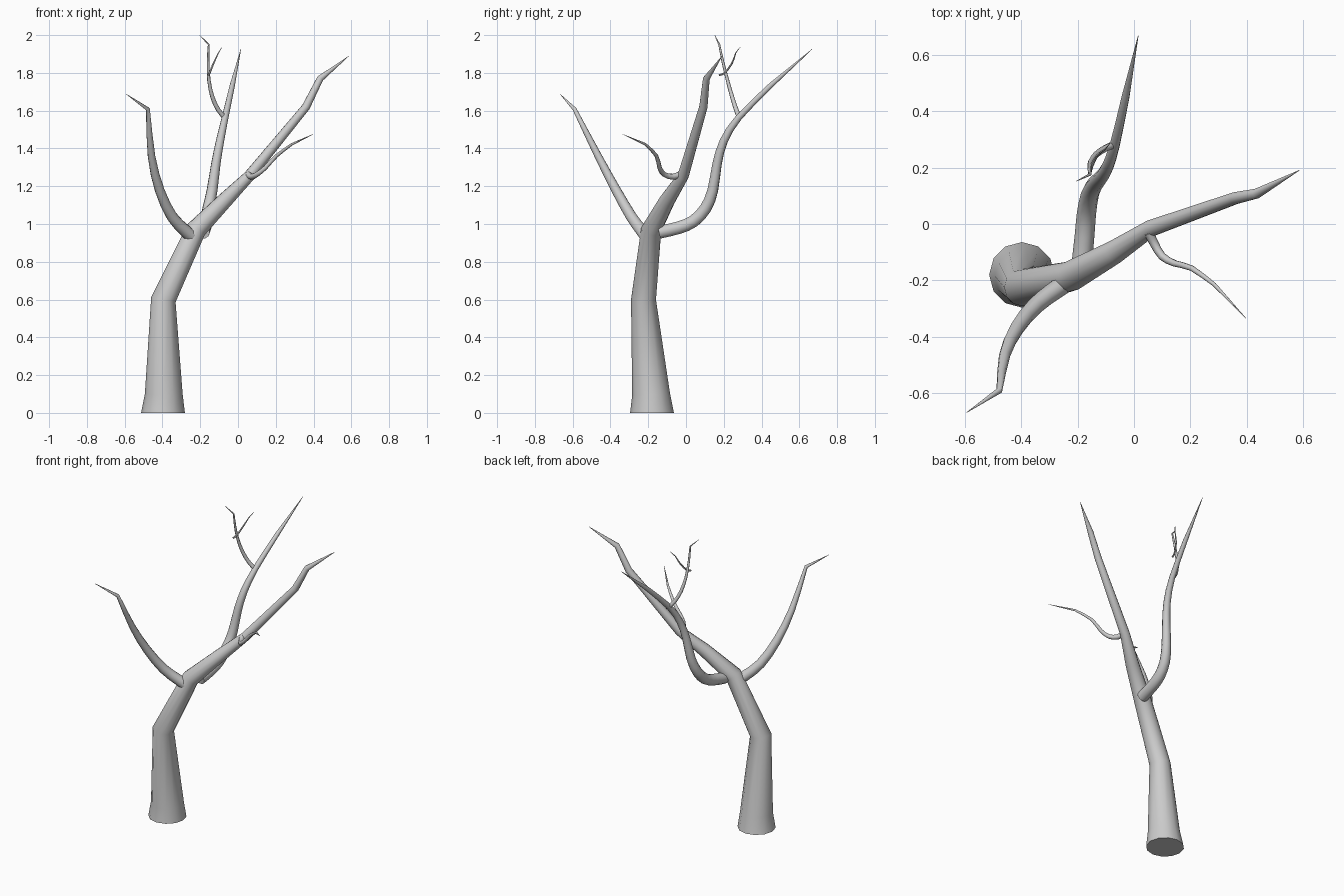
import bpy, bmesh, math
from mathutils import Vector

if "Cube" in bpy.data.objects:
    bpy.data.objects.remove(bpy.data.objects["Cube"])


def resample(pts, steps):
    """Catmull-Rom through all points but the tip, which stays a straight twig end."""
    p = [Vector(q) for q in pts]
    body = p[:-1]
    ext = [2 * body[0] - body[1]] + body + [2 * body[-1] - body[-2]]
    out = []
    for i in range(1, len(ext) - 2):
        a, b, c, d = ext[i - 1:i + 3]
        for k in range(steps):
            t = k / steps
            out.append(0.5 * (2 * b + (c - a) * t + (2 * a - 5 * b + 4 * c - d) * t * t
                              + (3 * b - a - 3 * c + d) * t ** 3))
    return out + [body[-1], p[-1]]


def limb(name, pts, sides, steps=1, first_dir=None):
    """Tapered tube along (x, y, z, radius) points."""
    path = resample(pts, steps)if steps > 1 else [Vector(q) for q in pts]
    pos = [q.xyz for q in path]
    n = len(path)
    bm = bmesh.new()
    rings, side = [], Vector((1, 0, 0))
    for i in range(n):
        d = Vector((0, 0, 0))
        if i > 0:
            d += (pos[i] - pos[i - 1]).normalized()
        if i < n - 1:
            d += (pos[i + 1] - pos[i]).normalized()
        if i == 0 and first_dir:
            d = Vector(first_dir)
        d.normalize()
        side = (side - d * side.dot(d)).normalized()
        up = d.cross(side)
        r = max(path[i][3], 0.001)
        rings.append([bm.verts.new(pos[i] + r * (math.cos(a) * side + math.sin(a) * up))
                      for a in (2 * math.pi * k / sides for k in range(sides))])
    for a, b in zip(rings, rings[1:]):
        for k in range(sides):
            j = (k + 1) % sides
            bm.faces.new((a[k], a[j], b[j], b[k]))
    bm.faces.new(rings[0][::-1])
    bm.faces.new(rings[-1])
    me = bpy.data.meshes.new(name)
    bm.to_mesh(me)
    bm.free()
    ob = bpy.data.objects.new(name, me)
    bpy.context.collection.objects.link(ob)
    bpy.ops.object.select_all(action='DESELECT')
    bpy.context.view_layer.objects.active = ob
    ob.select_set(True)
    bpy.ops.object.shade_smooth_by_angle(angle=math.radians(50))
    return ob


# trunk, running on into the main right-hand bough
limb("trunk", [(-.397, -.18, 0, .116), (-.393, -.185, .1, .1), (-.395, -.225, .6, .066),
               (-.222, -.184, .97, .054), (-.07, -.10, 1.125, .042), (.06, -.015, 1.255, .03),
               (.36, .092, 1.62, .022), (.435, .108, 1.77, .018), (.585, .19, 1.888, .001)],
     12, first_dir=(0, 0, 1))

# front left bough
limb("left_branch", [(-.235, -.205, .925, .034), (-.28, -.235, .965, .033), (-.35, -.29, 1.04, .03),
                     (-.415, -.37, 1.18, .026), (-.458, -.465, 1.36, .02),
                     (-.477, -.59, 1.608, .011), (-.592, -.667, 1.688, .001)], 10, 2)

# rear bough
limb("back_branch", [(-.185, -.14, .957, .036), (-.175, -.04, .98, .035), (-.168, .04, 1.015, .034),
                     (-.156, .105, 1.085, .032), (-.137, .142, 1.18, .029), (-.117, .165, 1.32, .025),
                     (-.095, .2, 1.44, .022), (-.068, .28, 1.565, .018),
                     (-.03, .45, 1.735, .014), (.015, .667, 1.925, .001)], 10, 2)

# upper twig on the rear bough and its offshoot
limb("upper_twig", [(-.068, .283, 1.56, .013), (-.105, .266, 1.605, .012), (-.135, .245, 1.67, .011),
                    (-.154, .22, 1.76, .009), (-.158, .195, 1.86, .007),
                    (-.155, .176, 1.95, .005), (-.203, .152, 2.0, .001)], 8, 2)
limb("small_twig", [(-.158, .175, 1.788, .006), (-.15, .205, 1.8, .006), (-.13, .243, 1.85, .005),
                    (-.104, .263, 1.905, .003), (-.084, .287, 1.937, .001)], 6, 2)

# twig on the right-hand bough
limb("right_twig", [(.052, -.03, 1.262, .018), (.072, -.07, 1.25, .016), (.1, -.115, 1.262, .014),
                    (.145, -.14, 1.298, .012), (.205, -.157, 1.362, .01),
                    (.285, -.215, 1.422, .007), (.397, -.335, 1.475, .001)], 8, 2)
